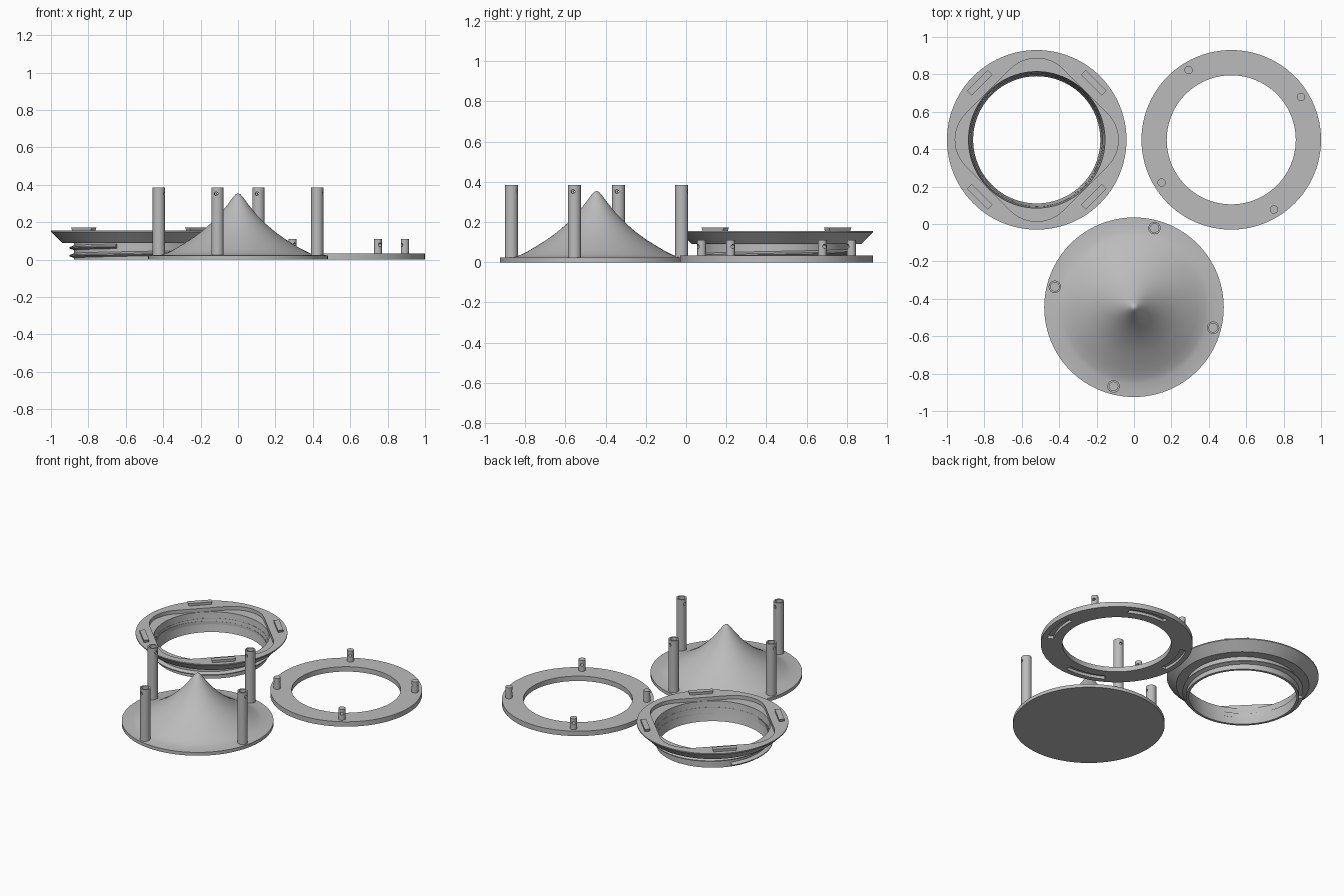
import bpy, bmesh, math
from math import sin, cos, pi, radians
from mathutils import Vector, Matrix

cube = bpy.data.objects.get("Cube")
if cube:
    bpy.data.objects.remove(cube, do_unlink=True)

GREY = (0.5, 0.5, 0.5, 1)
grey = bpy.data.materials.new("plain grey")
grey.use_nodes = True
grey.diffuse_color = GREY
grey.node_tree.nodes["Principled BSDF"].inputs["Base Color"].default_value = GREY


def finish(bm, name, loc=(0, 0, 0)):
    bmesh.ops.recalc_face_normals(bm, faces=bm.faces)
    me = bpy.data.meshes.new(name)
    bm.to_mesh(me)
    bm.free()
    me.materials.append(grey)
    ob = bpy.data.objects.new(name, me)
    ob.location = loc
    bpy.context.collection.objects.link(ob)
    return ob


def lathe(name, profile, loc, closed=True, n=96):
    """Spin (radius, z) points about z; points on the axis become one vertex."""
    bm = bmesh.new()
    rings = []
    for r, z in profile:
        if r == 0:
            rings.append([bm.verts.new((0, 0, z))] * n)
        else:
            rings.append([bm.verts.new((r * cos(2 * pi * i / n), r * sin(2 * pi * i / n), z))
                          for i in range(n)])
    pairs = list(zip(rings, rings[1:])) + ([(rings[-1], rings[0])] if closed else [])
    for a, b in pairs:
        for i in range(n):
            j = (i + 1) % n
            quad = list(dict.fromkeys((a[i], a[j], b[j], b[i])))
            if len(quad) > 2:
                bm.faces.new(quad)
    return finish(bm, name, loc)


def prism(name, points, z0, z1, loc, grow=1.0):
    """Extrude a flat outline from z0 to z1, scaling the top by grow about its middle."""
    bm = bmesh.new()
    mid = sum((Vector(p) for p in points), Vector((0, 0))) / len(points)
    low = [bm.verts.new((x, y, z0)) for x, y in points]
    high = [bm.verts.new((*(mid + (Vector(p) - mid) * grow), z1)) for p in points]
    bm.faces.new(low[::-1])
    bm.faces.new(high)
    for i in range(len(points)):
        j = (i + 1) % len(points)
        bm.faces.new((low[i], low[j], high[j], high[i]))
    return finish(bm, name, loc)


def pin_hole(loc, angle, radius, length):
    """Horizontal cylinder used as a cutter, pointing along angle."""
    bm = bmesh.new()
    turn = Matrix.Rotation(angle, 4, 'Z') @ Matrix.Rotation(pi / 2, 4, 'Y')
    bmesh.ops.create_cone(bm, cap_ends=True, segments=20, radius1=radius, radius2=radius,
                          depth=length, matrix=turn)
    return finish(bm, "cutter", loc)


def cut(ob, cutter):
    mod = ob.modifiers.new("cut", 'BOOLEAN')
    mod.operation, mod.solver, mod.object = 'DIFFERENCE', 'EXACT', cutter
    bpy.context.view_layer.objects.active = ob
    bpy.ops.object.modifier_apply(modifier=mod.name)
    bpy.data.objects.remove(cutter, do_unlink=True)


def around(centre, radius, degrees, z=0):
    a = radians(degrees)
    return Vector((centre[0] + radius * cos(a), centre[1] + radius * sin(a), z))


R = 0.48
COLLAR, RING, ROOF = (-0.52, 0.45, 0), (0.52, 0.45, 0), (0, -0.445, 0)

# Pointed roof: thin disc flowing into a concave cone with a rounded tip
slope = [(0.41, 0.026), (0.38, 0.036), (0.34, 0.056), (0.3, 0.08), (0.25, 0.111),
         (0.2, 0.147), (0.15, 0.19), (0.1, 0.24), (0.06, 0.289), (0.025, 0.336),
         (0.012, 0.35), (0, 0.355)]
lathe("pointed_roof", [(0, 0), (R, 0), (R, 0.023)] + slope, ROOF, closed=False)

# Hollow posts on the roof disc, each with a pin hole near the top
for k in range(4):
    angle = 75.5 + 90 * k
    spot = around(ROOF, 0.437, angle)
    post = lathe("roof_post", [(0, 0.01), (0.033, 0.01), (0.033, 0.385), (0.023, 0.385),
                               (0.023, 0.29), (0, 0.29)], spot, closed=False, n=32)
    cut(post, pin_hole(spot + Vector((0, 0, 0.352)), radians(angle), 0.01, 0.1))

# Flat ring with curved locking slots underneath
ring = lathe("flat_ring", [(0.345, 0), (R, 0), (R, 0.034), (0.345, 0.034)], RING)
for k in range(4):
    steps = [radians(-30 + 90 * k + 4 * i) for i in range(10)]
    outline = [(0.445 * cos(a), 0.445 * sin(a)) for a in steps]
    outline += [(0.405 * cos(a), 0.405 * sin(a)) for a in reversed(steps)]
    cut(ring, prism("cutter", outline, -0.01, 0.02, RING))

# Short pegs on the ring, pierced by pin holes
for k in range(4):
    angle = 31.5 + 90 * k
    spot = around(RING, 0.437, angle)
    peg = lathe("ring_peg", [(0, 0.02), (0.022, 0.02), (0.022, 0.11), (0, 0.11)],
                spot, closed=False, n=32)
    cut(peg, pin_hole(spot + Vector((0, 0, 0.079)), radians(angle), 0.01, 0.08))

# Threaded collar: wide bevelled flange over a short neck
collar = lathe("threaded_collar", [(0.34, 0), (0.357, 0), (0.357, 0.09), (0.42, 0.09),
                                   (R, 0.148), (R, 0.155), (0.365, 0.155), (0.365, 0.125)],
               COLLAR)

# Rounded diamond recess in the flange top
side, corner = 0.367, 0.2
reach = (side - corner) * math.sqrt(2)
diamond = []
for k in range(4):
    for i in range(13):
        a = radians(90 * k - 45 + 7.5 * i)
        diamond.append((reach * cos(pi / 2 * k) + corner * cos(a),
                        reach * sin(pi / 2 * k) + corner * sin(a)))
cut(collar, prism("cutter", diamond, 0.13, 0.2, COLLAR))

# Screw thread around the neck
bm = bmesh.new()
turns, n, pitch = 1.3, 96, 0.042
rows = []
for i in range(int(turns * n) + 1):
    a, z = 2 * pi * i / n + pi * 0.8, 0.017 + pitch * i / n
    rows.append([bm.verts.new((r * cos(a), r * sin(a), z + dz))
                 for r, dz in ((0.35, -0.015), (0.382, -0.003), (0.382, 0.003), (0.35, 0.015))])
for a, b in zip(rows, rows[1:]):
    for i in range(4):
        j = (i + 1) % 4
        bm.faces.new((a[i], a[j], b[j], b[i]))
bm.faces.new(rows[0])
bm.faces.new(rows[-1])
finish(bm, "screw_thread", COLLAR)

# Flared locking tabs on the flange
for k in range(4):
    tab = prism("locking_tab", [(-0.016, -0.07), (0.016, -0.07), (0.016, 0.07), (-0.016, 0.07)],
                0.15, 0.173, around(COLLAR, 0.431, 45 + 90 * k), grow=1.12)
    tab.rotation_euler.z = radians(45 + 90 * k)

# Smooth the round surfaces and keep the edges sharp
for ob in bpy.context.collection.objects:
    ob.select_set(ob.type == 'MESH')
bpy.ops.object.shade_smooth_by_angle(angle=radians(25))
